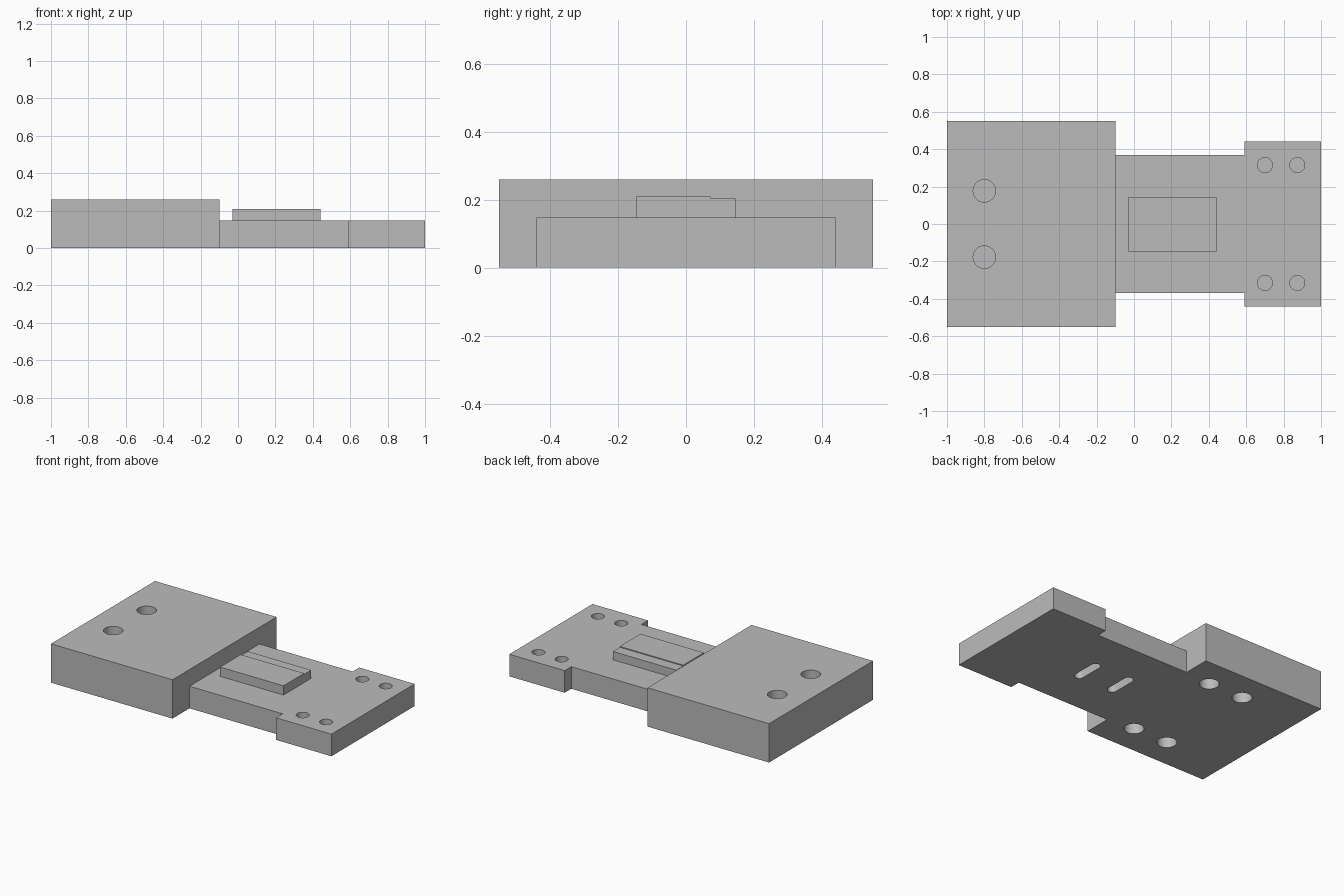
import bpy, bmesh, math
from mathutils import Vector

cube = bpy.data.objects.get("Cube")
if cube:
    bpy.data.objects.remove(cube, do_unlink=True)

grey = bpy.data.materials.new("machined_grey")
grey.use_nodes = True
colour = (0.5, 0.5, 0.5, 1)
grey.diffuse_color = colour
grey.node_tree.nodes["Principled BSDF"].inputs["Base Color"].default_value = colour


def prism(name, outline, direction):
    """Extrude a closed outline of 3D points along a direction."""
    bm = bmesh.new()
    face = bm.faces.new([bm.verts.new(p) for p in outline])
    res = bmesh.ops.extrude_face_region(bm, geom=[face])
    moved = [v for v in res["geom"] if isinstance(v, bmesh.types.BMVert)]
    bmesh.ops.translate(bm, verts=moved, vec=Vector(direction))
    bmesh.ops.recalc_face_normals(bm, faces=bm.faces)
    mesh = bpy.data.meshes.new(name)
    bm.to_mesh(mesh)
    bm.free()
    mesh.materials.append(grey)
    obj = bpy.data.objects.new(name, mesh)
    bpy.context.collection.objects.link(obj)
    return obj


def hole(x, y, z0, z1, r, half_slot=0.0, n=48):
    """Round cutter, or a slot lengthened along y."""
    pts = []
    for i in range(n):
        a = 2 * math.pi * (i + 0.5) / n
        shift = math.copysign(half_slot, math.sin(a))
        pts.append((x + r * math.cos(a), y + r * math.sin(a) + shift, z0))
    return prism("hole_cutter", pts, (0, 0, z1 - z0))


def drill(obj, cutters):
    for c in cutters:
        c.hide_render = True
        mod = obj.modifiers.new("hole", "BOOLEAN")
        mod.operation, mod.solver, mod.object = "DIFFERENCE", "EXACT", c
    bpy.context.view_layer.update()
    dg = bpy.context.evaluated_depsgraph_get()
    mesh = bpy.data.meshes.new_from_object(obj.evaluated_get(dg))
    obj.modifiers.clear()
    obj.data = mesh
    for c in cutters:
        bpy.data.objects.remove(c, do_unlink=True)
    bpy.ops.object.select_all(action="DESELECT")
    obj.select_set(True)
    bpy.context.view_layer.objects.active = obj
    bpy.ops.object.shade_smooth_by_angle(angle=math.radians(30))


BLOCK_TOP, PLATE_TOP, JOIN = 0.26, 0.148, -0.1

# Thick rear block with blind holes above and below
block = prism("main_block", [(-1, -0.55, 0), (JOIN, -0.55, 0), (JOIN, 0.55, 0), (-1, 0.55, 0)],
              (0, 0, BLOCK_TOP))
cutters = []
for s in (-1, 1):
    cutters.append(hole(-0.8, s * 0.177, 0.1, BLOCK_TOP + 0.1, 0.06))
    cutters += [hole(x, s * 0.35, -0.1, 0.16, 0.06) for x in (-0.55, -0.293)]
drill(block, cutters)

# Neck widening to an end tab, with tab holes above and slots below
half = [(JOIN, 0.37), (0.59, 0.37), (0.59, 0.44), (1, 0.44)]
outline = [(x, -y, 0) for x, y in half] + [(x, y, 0) for x, y in reversed(half)]
plate = prism("neck_plate", outline, (0, 0, PLATE_TOP))
cutters = [hole(x, s * 0.315, 0.05, PLATE_TOP + 0.1, 0.04) for s in (-1, 1) for x in (0.7, 0.873)]
cutters += [hole(x, 0, -0.1, 0.1, 0.03, 0.075) for x in (0.107, 0.364)]
drill(plate, cutters)

# Raised pad with a shallow step along its back edge
profile = [(-0.147, PLATE_TOP), (0.145, PLATE_TOP), (0.145, 0.204), (0.072, 0.204),
           (0.072, 0.21), (-0.147, 0.21)]
prism("raised_pad", [(-0.03, y, z) for y, z in profile], (0.47, 0, 0))
